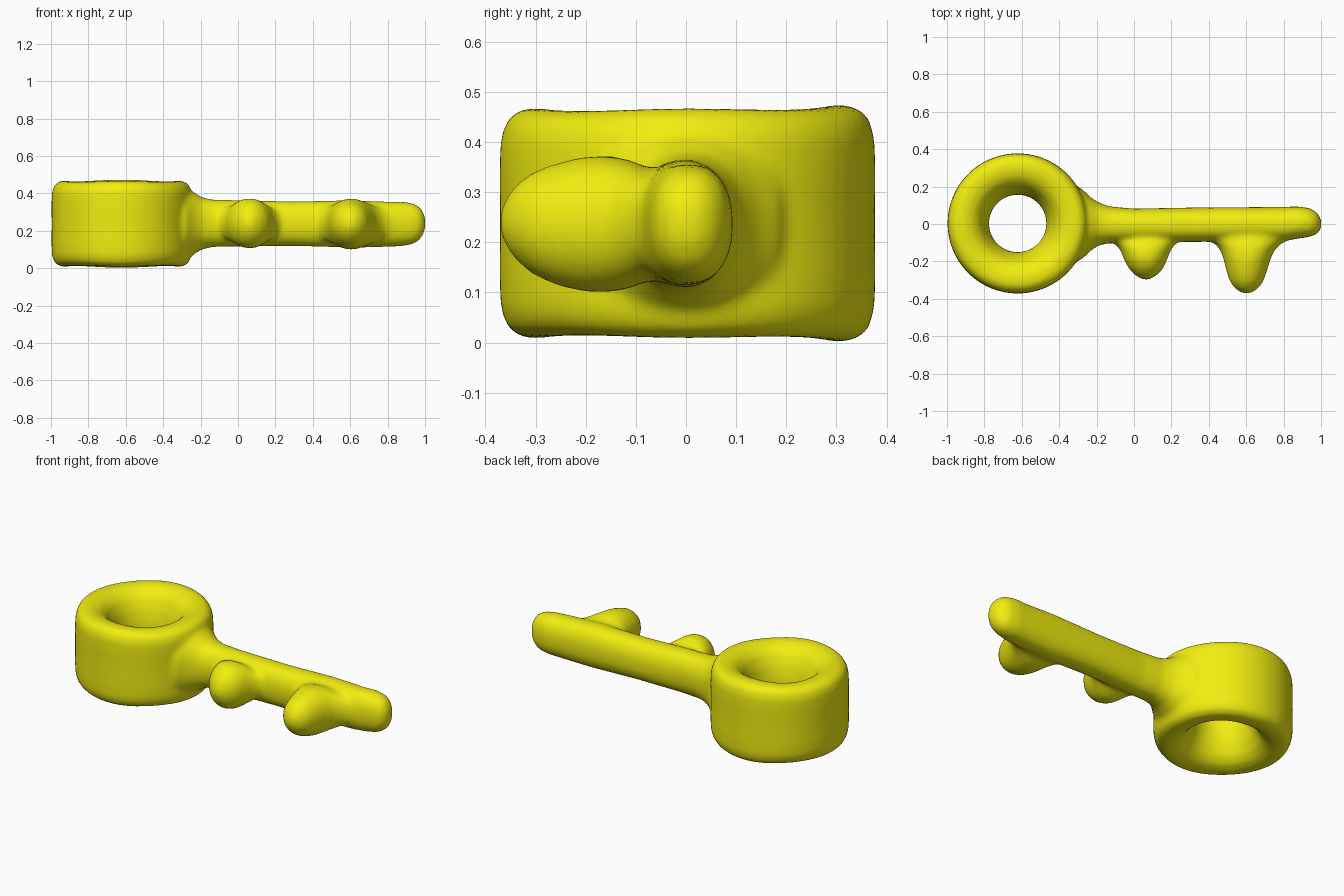
import bpy, bmesh
from math import sin, cos, pi, copysign

bm = bmesh.new()


def bridge(rings, closed=False):
    """Skin a list of vertex loops; cap the ends unless closed."""
    n = len(rings[0])
    count = len(rings) if closed else len(rings) - 1
    for i in range(count):
        a, b = rings[i], rings[(i + 1) % len(rings)]
        for j in range(n):
            k = (j + 1) % n
            bm.faces.new((a[j], a[k], b[k], b[j]))
    if not closed:
        bm.faces.new(rings[0][::-1])
        bm.faces.new(rings[-1])


def sections(rows, place, n=40, power=2.3):
    """Loft rounded sections; row = position, centre, half width, half height, z."""
    rings = []
    for pos, c, w, h, z in rows:
        ring = []
        for j in range(n):
            t = 2 * pi * j / n
            u = copysign(abs(cos(t)) ** (2 / power), cos(t))
            v = copysign(abs(sin(t)) ** (2 / power), sin(t))
            ring.append(bm.verts.new(place(pos, c + w * u, z + h * v)))
        rings.append(ring)
    bridge(rings)


# Bow: thick ring with rounded rims and a flared hole
half = [(0.374, 0.0), (0.375, 0.10), (0.373, 0.165), (0.36, 0.205), (0.33, 0.225),
        (0.285, 0.227), (0.24, 0.212), (0.205, 0.18), (0.175, 0.12), (0.157, 0.05)]
profile = half + [(0.153, 0.0)] + [(r, -z) for r, z in half[:0:-1]]
rings = []
for i in range(80):
    a = 2 * pi * i / 80
    swell = 1 + 0.03 * max(0, sin(a)) ** 2 + 0.012 * cos(4 * a)
    rings.append([bm.verts.new((-0.622 + r * cos(a), 0.003 + r * sin(a),
                                0.238 + z * swell)) for r, z in profile])
bridge(rings, closed=True)

# Shaft: flares into the bow, rounded tip
sections([(-0.36, 0.0, 0.21, 0.19, 0.24), (-0.28, 0.0, 0.19, 0.185, 0.24),
          (-0.235, 0.0, 0.145, 0.165, 0.24), (-0.19, 0.0, 0.115, 0.138, 0.24),
          (-0.13, -0.004, 0.098, 0.126, 0.24), (0.0, -0.008, 0.09, 0.124, 0.24),
          (0.3, -0.004, 0.092, 0.119, 0.238), (0.6, -0.002, 0.092, 0.127, 0.237),
          (0.8, 0.0, 0.092, 0.121, 0.235), (0.88, 0.008, 0.086, 0.119, 0.237),
          (0.94, 0.008, 0.077, 0.108, 0.238), (0.975, 0.004, 0.06, 0.085, 0.24),
          (0.994, 0.002, 0.038, 0.052, 0.24), (1.003, 0.0, 0.012, 0.018, 0.24)],
         lambda p, c, z: (p, c, z))

# Two teeth pointing to the front
teeth = [
    [(0.0, 0.06, 0.2, 0.10, 0.24), (-0.085, 0.06, 0.2, 0.10, 0.24),
     (-0.105, 0.06, 0.163, 0.118, 0.24), (-0.14, 0.062, 0.134, 0.133, 0.24),
     (-0.19, 0.062, 0.116, 0.133, 0.24), (-0.235, 0.064, 0.094, 0.112, 0.24),
     (-0.27, 0.064, 0.063, 0.078, 0.24), (-0.292, 0.064, 0.03, 0.038, 0.24),
     (-0.298, 0.064, 0.01, 0.012, 0.24)],
    [(0.0, 0.61, 0.23, 0.11, 0.236), (-0.085, 0.61, 0.215, 0.115, 0.236),
     (-0.11, 0.61, 0.17, 0.128, 0.236), (-0.15, 0.606, 0.14, 0.136, 0.236),
     (-0.2, 0.604, 0.122, 0.136, 0.236), (-0.26, 0.602, 0.106, 0.122, 0.236),
     (-0.31, 0.602, 0.088, 0.1, 0.238), (-0.345, 0.602, 0.062, 0.07, 0.24),
     (-0.366, 0.602, 0.03, 0.036, 0.24), (-0.372, 0.602, 0.01, 0.012, 0.24)]]
for rows in teeth:
    sections(rows, lambda p, c, z: (c, p, z), power=2.05)

bmesh.ops.recalc_face_normals(bm, faces=bm.faces)
mesh = bpy.data.meshes.new("key")
bm.to_mesh(mesh)
bm.free()
key = bpy.data.objects.new("key", mesh)
bpy.context.collection.objects.link(key)

# Fuse the parts and soften the joins
remesh = key.modifiers.new("fuse", 'REMESH')
remesh.mode = 'VOXEL'
remesh.voxel_size = 0.014
remesh.use_smooth_shade = True
soften = key.modifiers.new("soften", 'SMOOTH')
soften.factor = 0.5
soften.iterations = 8

mat = bpy.data.materials.new("yellow")
mat.diffuse_color = (0.88, 0.85, 0.005, 1)
mesh.materials.append(mat)
for poly in mesh.polygons:
    poly.use_smooth = True
